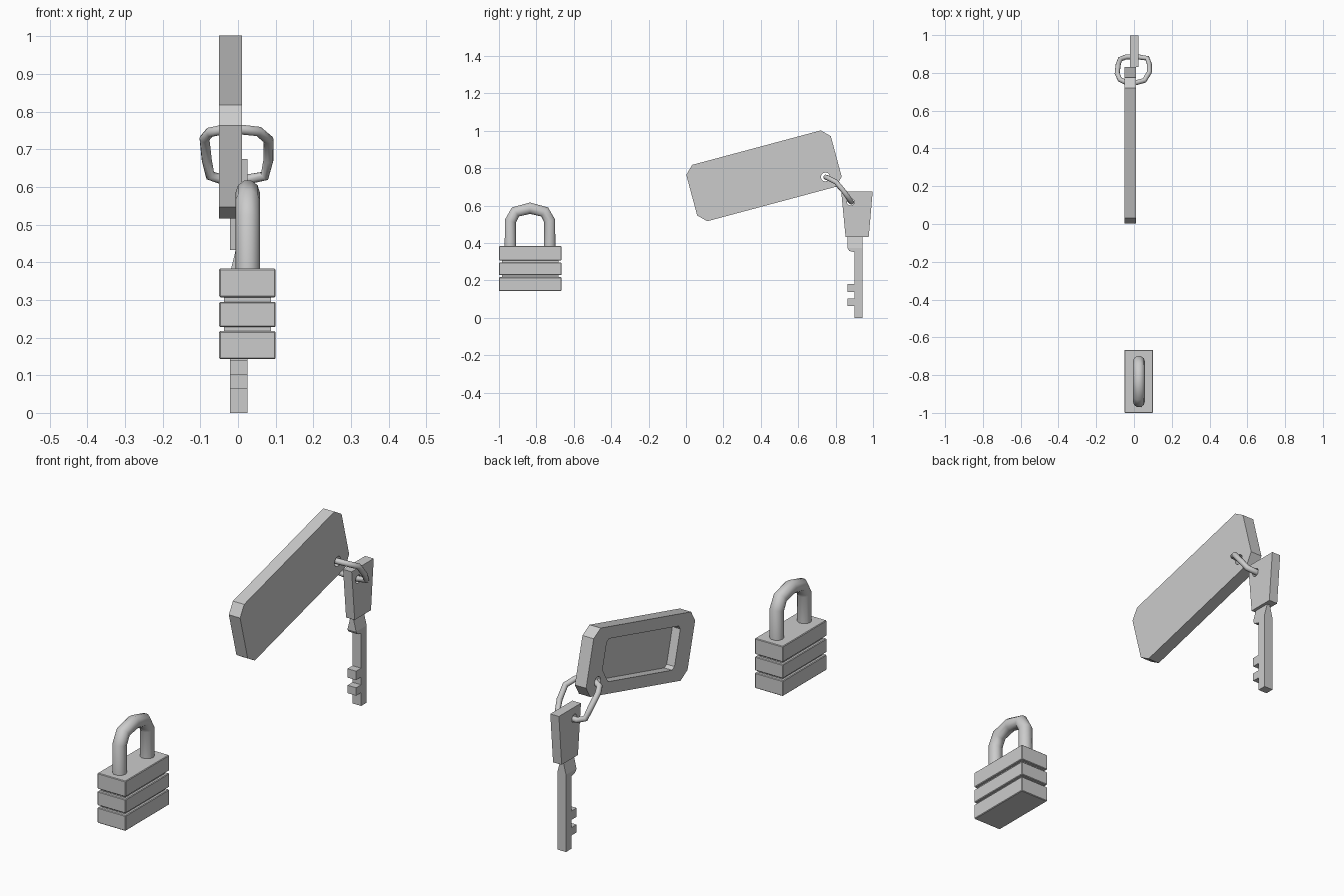
import bpy, bmesh, math
from mathutils import Vector

if "Cube" in bpy.data.objects:
    bpy.data.objects.remove(bpy.data.objects["Cube"])

GREY = bpy.data.materials.new("light_grey")
GREY.use_nodes = True
COLOUR = (0.6, 0.6, 0.6, 1)
GREY.diffuse_color = COLOUR
GREY.node_tree.nodes["Principled BSDF"].inputs["Base Color"].default_value = COLOUR


def add_object(name, bm):
    """Turn a bmesh into a grey object."""
    bmesh.ops.recalc_face_normals(bm, faces=bm.faces)
    mesh = bpy.data.meshes.new(name)
    bm.to_mesh(mesh)
    bm.free()
    obj = bpy.data.objects.new(name, mesh)
    bpy.context.collection.objects.link(obj)
    mesh.materials.append(GREY)
    return obj


def plate(name, outline, x0, x1):
    """Extrude a (y, z) outline from x0 to x1."""
    bm = bmesh.new()
    face = bm.faces.new([bm.verts.new((x0, y, z)) for y, z in outline])
    geom = bmesh.ops.extrude_face_region(bm, geom=[face])["geom"]
    moved = [v for v in geom if isinstance(v, bmesh.types.BMVert)]
    bmesh.ops.translate(bm, verts=moved, vec=(x1 - x0, 0, 0))
    return add_object(name, bm)


def box(name, x0, x1, y0, y1, z0, z1):
    return plate(name, [(y0, z0), (y1, z0), (y1, z1), (y0, z1)], x0, x1)


def circle(cy, cz, r, n=12):
    turns = [math.tau * i / n for i in range(n)]
    return [(cy + r * math.cos(t), cz + r * math.sin(t)) for t in turns]


def cut(obj, outline, x0, x1):
    """Subtract an extruded outline from an object."""
    cutter = plate("cutter", outline, x0, x1)
    mod = obj.modifiers.new("cut", "BOOLEAN")
    mod.operation = "DIFFERENCE"
    mod.solver = "EXACT"
    mod.object = cutter
    bpy.context.view_layer.objects.active = obj
    bpy.ops.object.modifier_apply(modifier=mod.name)
    bpy.data.objects.remove(cutter)


def tube(name, points, radius, closed=False):
    """Smooth round tube along straight segments."""
    curve = bpy.data.curves.new(name, "CURVE")
    curve.dimensions = "3D"
    curve.bevel_depth = radius
    curve.bevel_resolution = 3
    curve.use_fill_caps = not closed
    spline = curve.splines.new("POLY")
    spline.points.add(len(points) - 1)
    for p, co in zip(spline.points, points):
        p.co = (*co, 1)
    spline.use_cyclic_u = closed
    obj = bpy.data.objects.new(name, curve)
    bpy.context.collection.objects.link(obj)
    curve.materials.append(GREY)
    bpy.ops.object.select_all(action="DESELECT")
    obj.select_set(True)
    bpy.context.view_layer.objects.active = obj
    bpy.ops.object.convert(target="MESH")
    bpy.ops.object.shade_smooth_by_angle(angle=math.radians(60))


# Padlock body: three slabs joined by a narrower core
for label, low, high in (("bottom", 0.143, 0.217), ("middle", 0.228, 0.295), ("top", 0.307, 0.383)):
    slab = box(f"padlock_{label}_slab", -0.05, 0.1, -1, -0.666, low, high)
    bevel = slab.modifiers.new("bevel", "BEVEL")
    bevel.width = 0.003
    bevel.segments = 1
box("padlock_core", -0.037, 0.087, -0.985, -0.681, 0.16, 0.37)

# Padlock shackle, mirrored about its middle
MID = -0.834
half = [(0.105, 0.365), (0.105, 0.517), (0.078, 0.566)]
arch = [(0.026, MID - d, z) for d, z in half] + [(0.026, MID, 0.586)]
arch += [(0.026, MID + d, z) for d, z in reversed(half)]
tube("padlock_shackle", arch, 0.032)

# Key tag: tilted plate with cut corners
TILT = math.radians(15)


def tag_point(u, v):
    return (0.417 + u * math.cos(TILT) - v * math.sin(TILT),
            0.759 + u * math.sin(TILT) + v * math.cos(TILT))


def chamfered(u, v, chamfers):
    """Rectangle with a cut at each corner, in tag space."""
    corners = []
    for (su, sv), c in zip(((1, 1), (-1, 1), (-1, -1), (1, -1)), chamfers):
        pair = [(su * u, sv * (v - c)), (su * (u - c), sv * v)]
        corners += pair if su * sv > 0 else pair[::-1]
    return [tag_point(*p) for p in corners]


tag = plate("key_tag", chamfered(0.4, 0.156, [0.044] * 4), -0.05, 0.01)
cut(tag, chamfered(0.29, 0.1, [0.015, 0.015, 0.015, 0.06]), -0.1, -0.008)
cut(tag, circle(0.745, 0.753, 0.024), -0.1, 0.1)

# Key head with ring hole
KEY_X = (-0.021, 0.025)
head = plate("key_head", [(0.83, 0.674), (0.998, 0.674), (0.977, 0.433), (0.853, 0.433)], *KEY_X)
cut(head, circle(0.88, 0.62, 0.02), -0.1, 0.1)

# Key neck, pinched where it meets the head
neck = box("key_neck", *KEY_X, 0.864, 0.944, 0.372, 0.433)
for v in neck.data.vertices:
    if v.co.z > 0.4:
        v.co.x = 0.002 + (v.co.x - 0.002) * 0.35

# Key blade with two teeth
blade = [(0.944, 0), (0.944, 0.372), (0.864, 0.372), (0.872, 0.358), (0.902, 0.35)]
for low, high in ((0.139, 0.182), (0.064, 0.102)):
    blade += [(0.902, high), (0.864, high), (0.864, low), (0.902, low)]
plate("key_blade", blade + [(0.902, 0)], *KEY_X)

# Bent ring linking tag and key
ring = [(0.01, 0.748, 0.752), (0.055, 0.76, 0.747), (0.081, 0.803, 0.725),
        (0.081, 0.847, 0.672), (0.071, 0.877, 0.629), (0.02, 0.885, 0.619),
        (-0.04, 0.885, 0.619), (-0.074, 0.872, 0.63), (-0.083, 0.847, 0.672),
        (-0.089, 0.797, 0.728), (-0.075, 0.765, 0.745), (-0.04, 0.748, 0.752)]
tube("link_ring", ring, 0.0135, closed=True)
